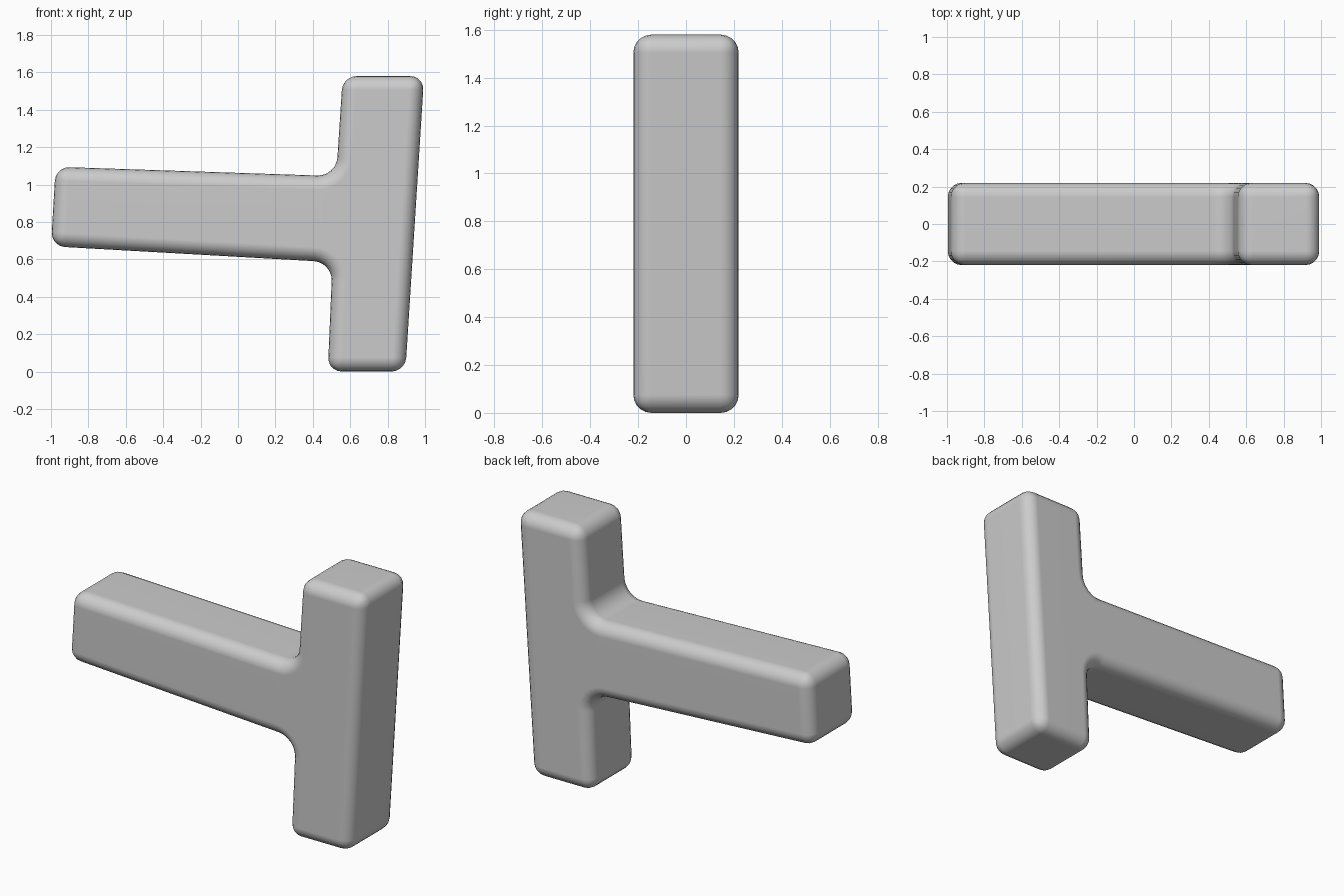
import bpy, bmesh

if "Cube" in bpy.data.objects:
    bpy.data.objects.remove(bpy.data.objects["Cube"])

HALF_DEPTH = 0.22

# Sideways T outline in x, z (slightly leaning upright, tapering arm)
outline = [(0.48, 0.0), (0.895, 0.0), (0.995, 1.58), (0.56, 1.58),
           (0.525, 1.045), (-0.975, 1.095), (-1.0, 0.67), (0.505, 0.585)]
inner_corners = {4, 7}

bm = bmesh.new()
front = [bm.verts.new((x, -HALF_DEPTH, z)) for x, z in outline]
back = [bm.verts.new((x, HALF_DEPTH, z)) for x, z in outline]
bm.faces.new(front)
bm.faces.new(back[::-1])
n = len(outline)
for i in range(n):
    j = (i + 1) % n
    bm.faces.new((front[j], front[i], back[i], back[j]))

# Soft fillets where the arm meets the upright
edges = [bm.edges.get((front[i], back[i])) for i in inner_corners]
bmesh.ops.bevel(bm, geom=edges, offset=0.10, segments=6, profile=0.5,
                affect='EDGES')
bmesh.ops.recalc_face_normals(bm, faces=bm.faces)

mesh = bpy.data.meshes.new("t_block")
bm.to_mesh(mesh)
bm.free()
block = bpy.data.objects.new("t_block", mesh)
bpy.context.collection.objects.link(block)

# Worn, rounded outer edges
bevel = block.modifiers.new("rounded_edges", 'BEVEL')
bevel.width = 0.075
bevel.segments = 5
bevel.limit_method = 'ANGLE'
bevel.angle_limit = 0.8
bevel.use_clamp_overlap = False

bpy.context.view_layer.objects.active = block
block.select_set(True)
bpy.ops.object.shade_smooth()
normals = block.modifiers.new("clean_shading", 'WEIGHTED_NORMAL')
normals.keep_sharp = True
